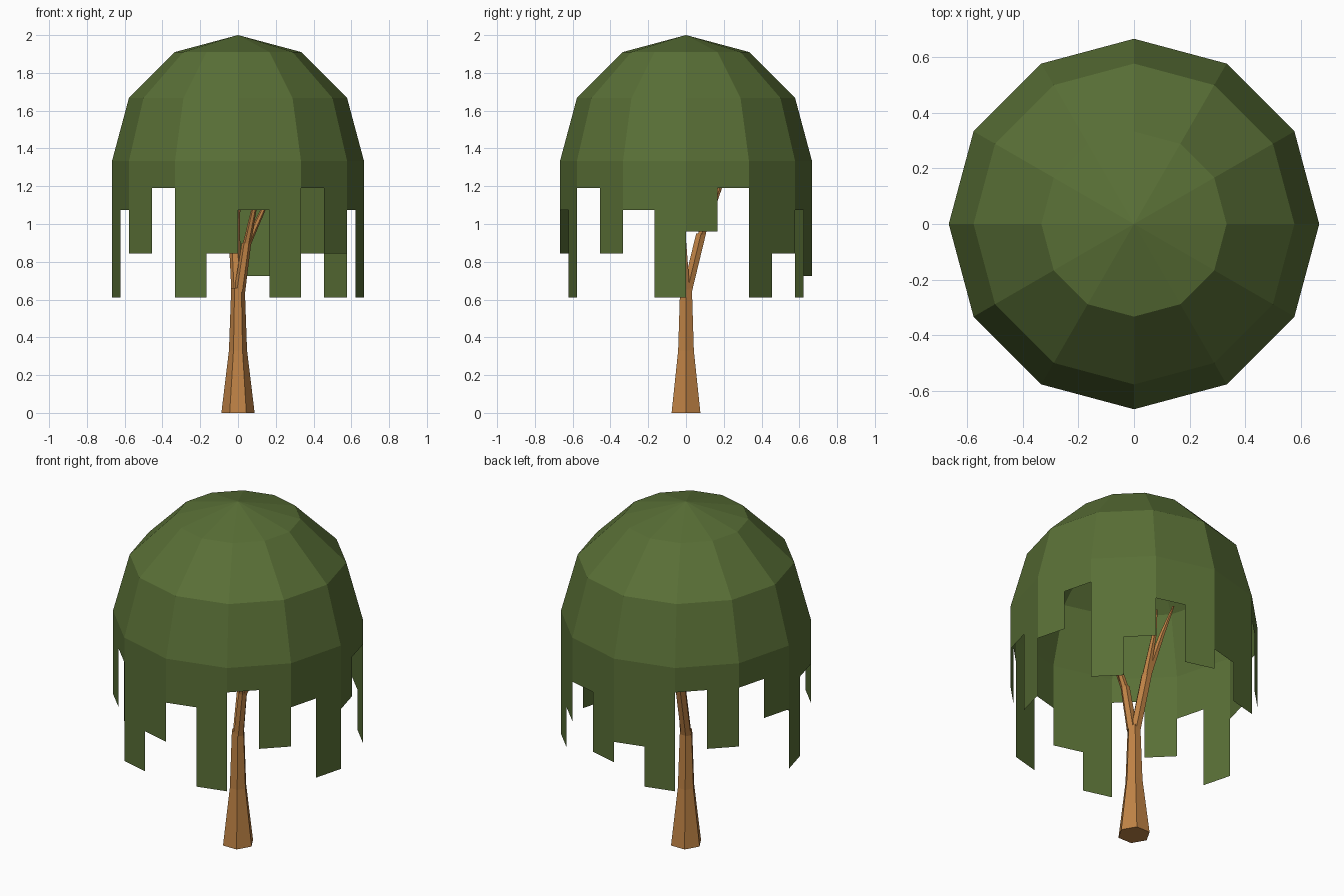
import bpy, bmesh
from math import sin, cos, pi, radians
from mathutils import Vector

if "Cube" in bpy.data.objects:
    bpy.data.objects.remove(bpy.data.objects["Cube"])


def material(name, rgb):
    m = bpy.data.materials.new(name)
    m.diffuse_color = (*rgb, 1)
    m.use_nodes = True
    m.node_tree.nodes["Principled BSDF"].inputs["Base Color"].default_value = m.diffuse_color
    return m


def make_object(name, bm, mat):
    me = bpy.data.meshes.new(name)
    bm.to_mesh(me)
    bm.free()
    me.materials.append(mat)
    ob = bpy.data.objects.new(name, me)
    bpy.context.collection.objects.link(ob)
    return ob


leaf = material("leaf_green", (0.10, 0.16, 0.037))
bark = material("bark_brown", (0.52, 0.225, 0.06))
R, RIM = 0.667, 1.333
SIDES = 12


def rim_point(i, r=R, z=RIM):
    a = 2 * pi * i / SIDES
    return Vector((r * cos(a), r * sin(a), z))


# Crown: open twelve-sided half sphere
bm = bmesh.new()
rings = []
for k in range(3):
    e = radians(30 * k)
    rings.append([bm.verts.new(rim_point(i, R * cos(e), RIM + R * sin(e))) for i in range(SIDES)])
apex = bm.verts.new((0, 0, RIM + R))
for i in range(SIDES):
    j = (i + 1) % SIDES
    for lo, hi in zip(rings, rings[1:]):
        bm.faces.new((lo[i], lo[j], hi[j], hi[i]))
    bm.faces.new((rings[-1][i], rings[-1][j], apex))
make_object("leaf_crown", bm, leaf)

# Hanging leaf strips: two per side, bottom heights counter-clockwise from +x
bottoms = [0.96, 1.19, 0.61, 0.845, 1.075, 0.725,
           0.845, 0.61, 1.19, 0.845, 1.19, 0.96,
           0.61, 1.075, 0.845, 1.19, 0.61, 0.845,
           1.075, 0.61, 1.19, 0.845, 1.075, 0.61]
bm = bmesh.new()
for n, z in enumerate(bottoms):
    i, half = divmod(n, 2)
    p, q = rim_point(i), rim_point(i + 1)
    a, b = p.lerp(q, half / 2), p.lerp(q, (half + 1) / 2)
    low = [Vector((v.x, v.y, z)) for v in (a, b)]
    bm.faces.new([bm.verts.new(v) for v in (low[0], low[1], b, a)])
make_object("hanging_leaves", bm, leaf)


def tube(name, path):
    """Six-sided tapered limb along (x, y, z, radius) points."""
    bm = bmesh.new()
    rings = [[bm.verts.new((x + r * cos(k * pi / 3), y + r * sin(k * pi / 3), z)) for k in range(6)]
             for x, y, z, r in path]
    for lo, hi in zip(rings, rings[1:]):
        for k in range(6):
            m = (k + 1) % 6
            bm.faces.new((lo[k], lo[m], hi[m], hi[k]))
    bm.faces.new(rings[0][::-1])
    bm.faces.new(rings[-1])
    make_object(name, bm, bark)


# Trunk and forking branches
tube("trunk", [(0, 0, 0, 0.088), (0, 0, 0.33, 0.048), (0, 0, 0.66, 0.036)])
tube("back_branch", [(-0.005, 0.005, 0.64, 0.03), (-0.02, 0.08, 0.95, 0.03)])
tube("back_twig_left", [(-0.022, 0.08, 0.94, 0.024), (-0.05, 0.17, 1.17, 0.016), (-0.08, 0.23, 1.33, 0.006)])
tube("back_twig_right", [(-0.015, 0.08, 0.94, 0.024), (0.0, 0.165, 1.15, 0.014), (0.02, 0.21, 1.28, 0.006)])
tube("side_branch", [(0.008, -0.005, 0.64, 0.03), (0.045, -0.02, 0.9, 0.025)])
tube("side_twig_front", [(0.045, -0.022, 0.89, 0.021), (0.085, -0.07, 1.08, 0.014), (0.12, -0.12, 1.25, 0.006)])
tube("side_twig_right", [(0.047, -0.018, 0.89, 0.021), (0.13, -0.01, 1.07, 0.014), (0.2, 0.0, 1.22, 0.006)])
